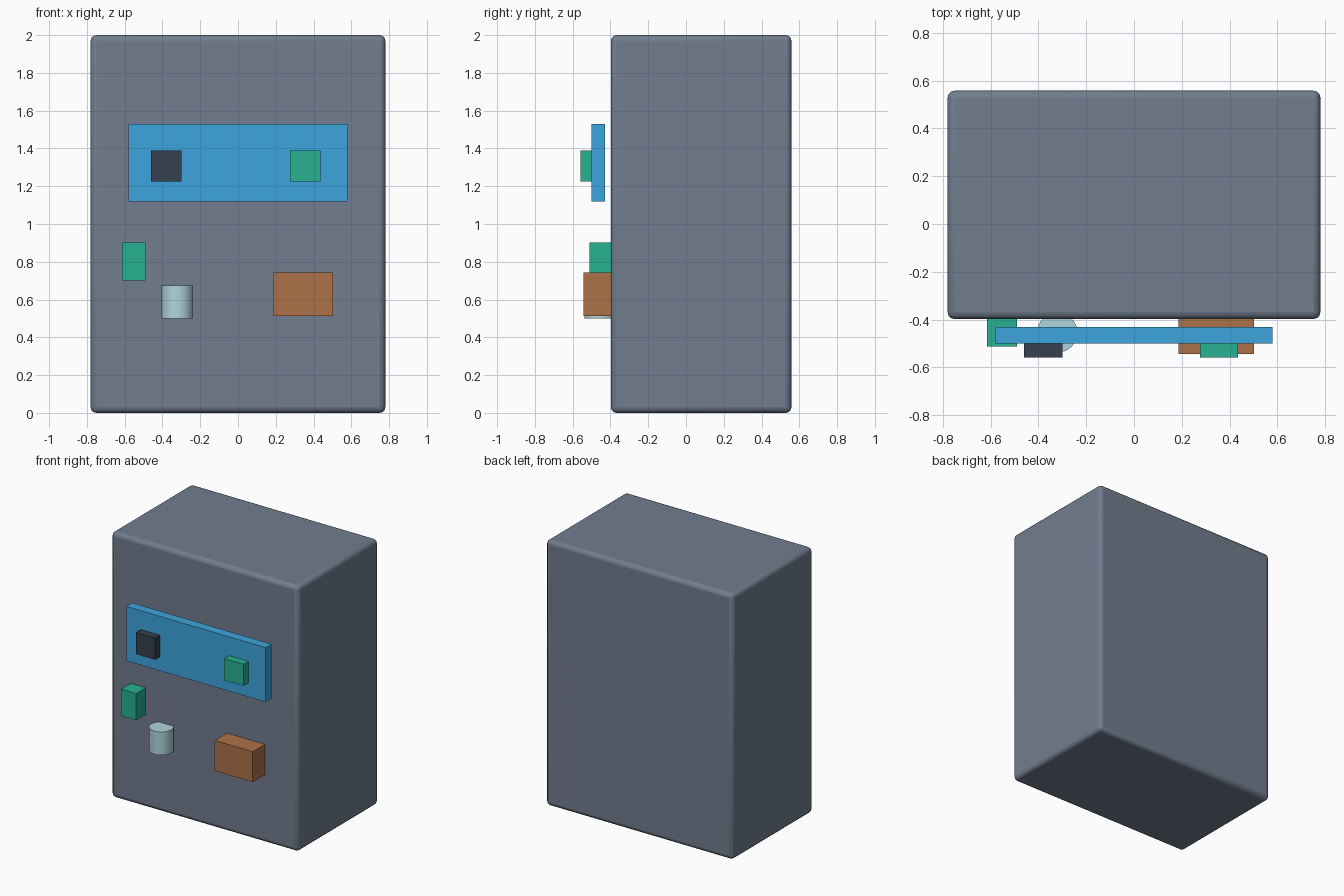
import bpy

if "Cube" in bpy.data.objects:
    bpy.data.objects.remove(bpy.data.objects["Cube"])

# Materials
def mat(name, r, g, b):
    m = bpy.data.materials.new(name)
    m.diffuse_color = [(c / 255) ** 2.2 for c in (r, g, b)] + [1]
    m.use_nodes = True
    m.node_tree.nodes["Principled BSDF"].inputs["Base Color"].default_value = m.diffuse_color
    return m

slate = mat("slate", 112, 124, 141)
blue = mat("blue", 64, 163, 221)
dark = mat("dark", 56, 66, 80)
green = mat("green", 44, 175, 145)
copper = mat("copper", 172, 112, 74)
glass = mat("pale_glass", 173, 212, 220)

# Box from its x, y and z extents
def box(name, xs, ys, zs, material):
    ext = (xs, ys, zs)
    bpy.ops.mesh.primitive_cube_add(size=1, location=[(a + b) / 2 for a, b in ext])
    ob = bpy.context.object
    ob.name = name
    ob.scale = [b - a for a, b in ext]
    bpy.ops.object.transform_apply(location=False, rotation=False, scale=True)
    ob.data.materials.append(material)
    return ob

# Cabinet with softly rounded edges
body = box("cabinet_body", (-0.78, 0.78), (-0.398, 0.558), (0, 2), slate)
bev = body.modifiers.new("rounded_edges", 'BEVEL')
bev.width = 0.03
bev.segments = 3
bpy.ops.object.shade_smooth_by_angle()

# Control panel, standing just off the cabinet front, with two buttons
box("control_panel", (-0.58, 0.58), (-0.50, -0.43), (1.12, 1.53), blue)
box("dark_button", (-0.46, -0.30), (-0.558, -0.498), (1.225, 1.388), dark)
box("green_button", (0.276, 0.436), (-0.558, -0.498), (1.225, 1.388), green)

# Lower fittings, set into the cabinet front
box("side_switch", (-0.615, -0.49), (-0.512, -0.39), (0.70, 0.902), green)
box("dispenser_tray", (0.186, 0.503), (-0.543, -0.39), (0.513, 0.742), copper)

# Cup half sunk into the front
bpy.ops.mesh.primitive_cylinder_add(vertices=32, radius=0.084, depth=0.175,
                                    location=(-0.321, -0.454, 0.5875))
cup = bpy.context.object
cup.name = "cup"
cup.data.materials.append(glass)
bpy.ops.object.shade_smooth_by_angle()
